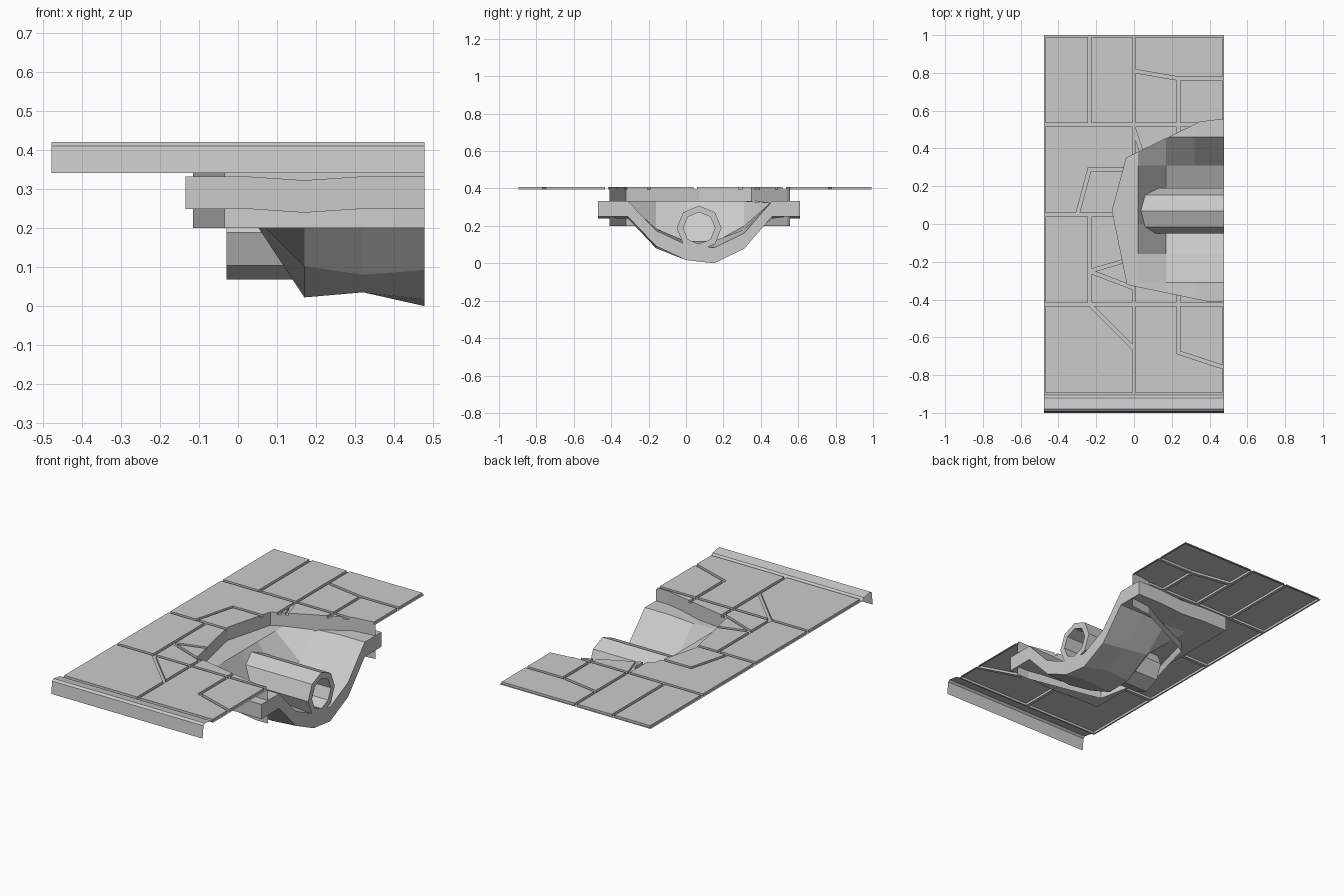
import bpy, bmesh, math
from mathutils import Vector

cube = bpy.data.objects.get("Cube")
if cube:
    bpy.data.objects.remove(cube, do_unlink=True)

stone = bpy.data.materials.new("stone_grey")
stone.use_nodes = True
grey = (0.6, 0.6, 0.6, 1)
stone.diffuse_color = grey
for node in stone.node_tree.nodes:
    if node.type == "BSDF_PRINCIPLED":
        node.inputs["Base Color"].default_value = grey


def finish(bm, name):
    mesh = bpy.data.meshes.new(name)
    bm.to_mesh(mesh)
    bm.free()
    mesh.materials.append(stone)
    obj = bpy.data.objects.new(name, mesh)
    bpy.context.scene.collection.objects.link(obj)
    return obj


def rect(x0, y0, x1, y1):
    return [(x0, y0), (x1, y0), (x1, y1), (x0, y1)]


# Layout lines of the paving: columns from left to right, rows from front to back
LEFT, MID_L, MID, MID_R, RIGHT = -0.477, -0.235, 0, 0.235, 0.477
FRONT, ROW_A, ROW_B, ROW_C, BACK = -0.905, -0.425, 0.05, 0.525, 1
GROOVE_Z, SLAB_Z, WALL_Z = 0.395, 0.408, 0.2

slabs = [
    # back row
    rect(LEFT, ROW_C, MID_L, BACK),
    rect(MID_L, ROW_C, MID, BACK),
    rect(MID_R, ROW_C, RIGHT, 0.77),
    [(MID, ROW_C), (MID_R, ROW_C), (MID_R, 0.77), (MID, 0.81)],
    [(MID, 0.81), (MID_R, 0.77), (RIGHT, 0.77), (RIGHT, BACK), (MID, BACK)],
    # second row
    [(LEFT, ROW_B), (-0.3, ROW_B), (MID_L, 0.29), (MID, 0.29), (MID, ROW_C), (LEFT, ROW_C)],
    [(-0.3, ROW_B), (MID, ROW_B), (MID, 0.29), (MID_L, 0.29)],
    [(MID, ROW_B), (0.15, ROW_B), (MID, 0.5)],
    [(MID, 0.5), (0.15, ROW_B), (MID_R, ROW_B), (MID_R, ROW_C), (MID, ROW_C)],
    rect(MID_R, ROW_B, RIGHT, ROW_C),
    # third row
    rect(LEFT, ROW_A, MID_L, ROW_B),
    [(MID_L, ROW_B), (MID_L, -0.25), (MID, -0.18), (MID, ROW_B)],
    [(MID_L, -0.25), (MID, -0.34), (MID, -0.18)],
    [(MID_L, -0.25), (MID_L, ROW_A), (MID, ROW_A), (MID, -0.34)],
    rect(MID, ROW_A, MID_R, ROW_B),
    rect(MID_R, ROW_A, RIGHT, ROW_B),
    # front row
    [(LEFT, FRONT), (MID, FRONT), (MID, -0.66), (MID_L, ROW_A), (LEFT, ROW_A)],
    [(MID_L, ROW_A), (MID, -0.66), (MID, ROW_A)],
    [(MID, FRONT), (RIGHT, FRONT), (RIGHT, -0.76), (MID_R, -0.68), (MID_R, ROW_A), (MID, ROW_A)],
    [(MID_R, -0.68), (RIGHT, -0.76), (RIGHT, ROW_A), (MID_R, ROW_A)],
]

# Paving: flat pieces, inset to leave grooves, with raised slabs
bm = bmesh.new()
for outline in slabs:
    face = bm.faces.new([bm.verts.new((x, y, GROOVE_Z)) for x, y in outline])
    face.normal_update()
    if face.normal.z < 0:
        face.normal_flip()
pieces = list(bm.faces)
bmesh.ops.inset_individual(bm, faces=pieces, thickness=0.009, use_even_offset=True)
raised = bmesh.ops.extrude_discrete_faces(bm, faces=pieces)["faces"]
bmesh.ops.translate(bm, verts=list({v for f in raised for v in f.verts}),
                    vec=(0, 0, SLAB_Z - GROOVE_Z))

# Broken opening in the paving, cut along vertical planes
opening = [(0.6, 0.57), (0.35, 0.54), (-0.04, 0.35), (-0.115, 0.07),
           (-0.035, -0.32), (0.4, -0.41), (0.6, -0.41)]
planes = []
for (x0, y0), (x1, y1) in zip(opening, opening[1:]):
    planes.append((Vector((x0, y0, 0)), Vector((y1 - y0, x0 - x1, 0)).normalized()))
for co, normal in planes:
    bmesh.ops.bisect_plane(bm, geom=bm.verts[:] + bm.edges[:] + bm.faces[:],
                           dist=1e-5, plane_co=co, plane_no=normal)


def outside(point):
    return max((point - co).dot(normal) for co, normal in planes)


gone = [f for f in bm.faces if all(outside(v.co) < 1e-4 for v in f.verts)]
bmesh.ops.delete(bm, geom=gone, context="FACES")

# Walls of the opening hang down from its edge
rim = []
for e in bm.edges:
    a, b = e.verts
    flat = (a.co.xy - b.co.xy).length > 1e-4
    if flat and e.is_boundary and all(abs(outside(p)) < 1e-4
                                      for p in (a.co, b.co, (a.co + b.co) / 2)):
        rim.append(e)
hung = bmesh.ops.extrude_edge_only(bm, edges=rim)["geom"]
for v in hung:
    if isinstance(v, bmesh.types.BMVert):
        v.co.z = WALL_Z
bmesh.ops.remove_doubles(bm, verts=bm.verts[:], dist=1e-5)
bmesh.ops.dissolve_limit(bm, angle_limit=0.005, verts=bm.verts[:], edges=bm.edges[:])
finish(bm, "paving")

# Kerb: open profile swept across the front edge
bm = bmesh.new()
profile = [(FRONT, GROOVE_Z), (-0.92, 0.41), (-0.98, 0.42), (-0.992, 0.41), (-1, 0.34)]
ends = [[bm.verts.new((x, y, z)) for y, z in profile] for x in (LEFT, RIGHT)]
for i in range(len(profile) - 1):
    bm.faces.new((ends[0][i], ends[0][i + 1], ends[1][i + 1], ends[1][i]))
finish(bm, "kerb")

# Crater: thick coarse grid, level at the rim and sunk in the middle
xs = [-0.135, 0.02, 0.17, 0.32, RIGHT]
ys = [-0.47, -0.31, -0.16, 0, 0.15, 0.31, 0.46, 0.61]
sunk = {2: (0.185, 0.105, 0.11, 0.2),
        3: (0.163, 0.118, 0.12, 0.18),
        4: (0.175, 0.1, 0.083, 0.16)}
THICK = 0.083


def crater_height(i, j):
    if i in sunk and 2 <= j <= 5:
        return sunk[i][j - 2]
    return 0.322 if i == 2 else 0.332


bm = bmesh.new()
layers = [[[bm.verts.new((x, y, crater_height(i, j) - drop)) for j, y in enumerate(ys)]
           for i, x in enumerate(xs)] for drop in (0, THICK)]
for layer in layers:
    for i in range(len(xs) - 1):
        for j in range(len(ys) - 1):
            bm.faces.new((layer[i][j], layer[i + 1][j],
                          layer[i + 1][j + 1], layer[i][j + 1]))
loops = []
for g in layers:
    loops.append(g[0][:-1] + [row[-1] for row in g[:-1]] + g[-1][:0:-1]
                 + [row[0] for row in g[:0:-1]])
top, low = loops
for k in range(len(top)):
    n = (k + 1) % len(top)
    bm.faces.new((top[k], top[n], low[n], low[k]))
bmesh.ops.recalc_face_normals(bm, faces=bm.faces[:])
finish(bm, "crater")

# Pipe: open eight-sided tube running into the crater wall
bm = bmesh.new()
SIDES = 8
rings = []
for x, radius in ((-0.03, 0.12), (RIGHT, 0.12), (RIGHT, 0.085), (-0.03, 0.085)):
    rings.append([bm.verts.new((x, 0.07 + radius * math.sin(a), 0.188 + radius * math.cos(a)))
                  for a in (math.tau * k / SIDES for k in range(SIDES))])
for r in range(len(rings)):
    a, b = rings[r], rings[(r + 1) % len(rings)]
    for k in range(SIDES):
        n = (k + 1) % SIDES
        bm.faces.new((a[k], a[n], b[n], b[k]))
bmesh.ops.recalc_face_normals(bm, faces=bm.faces[:])
finish(bm, "pipe")
